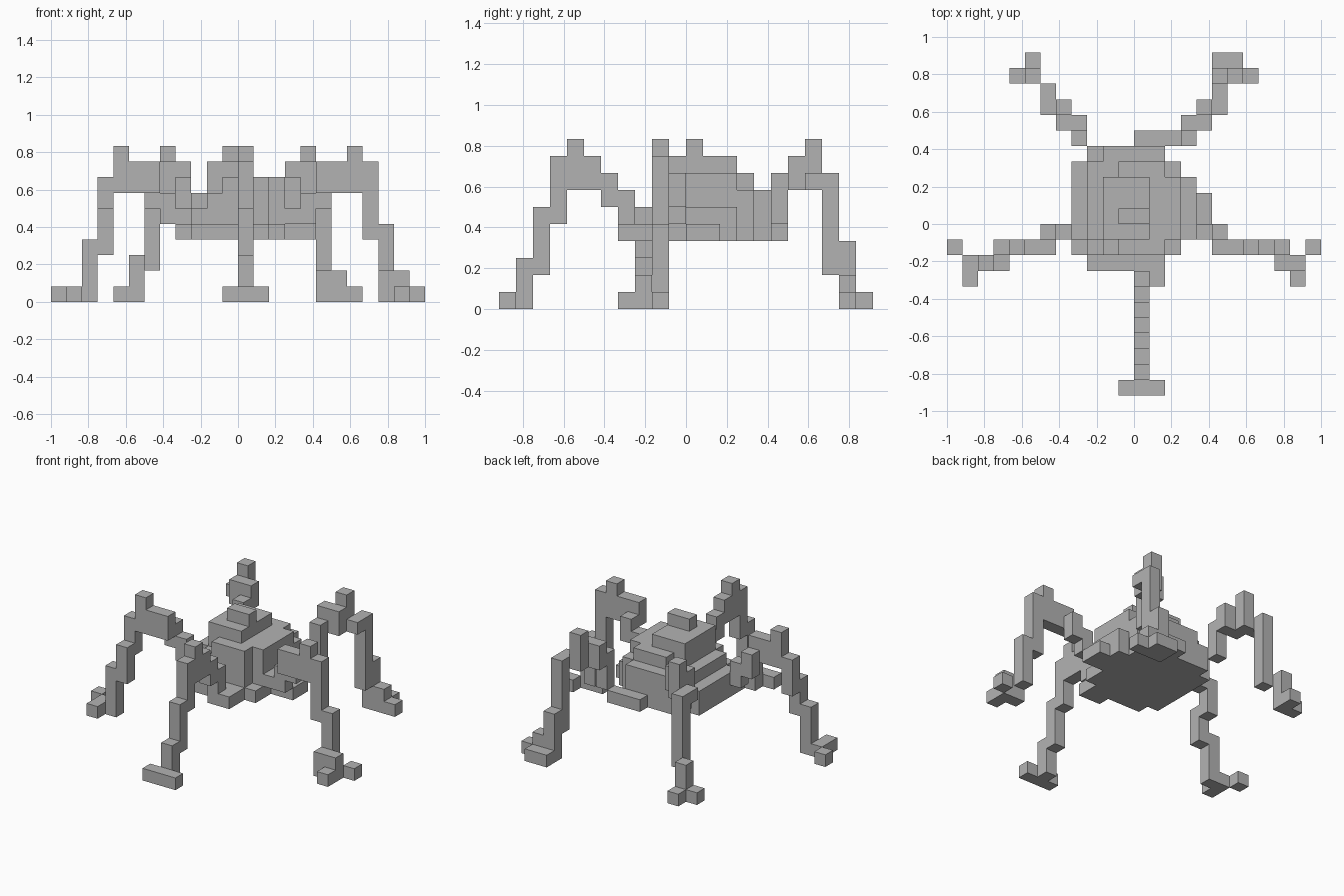
import bpy, bmesh
from mathutils import Vector

if "Cube" in bpy.data.objects:
    bpy.data.objects.remove(bpy.data.objects["Cube"])

U = 1 / 12                      # size of one block
ORIGIN = Vector((-23, -21, 1)) * U / 2

grey = bpy.data.materials.new("stone_grey")
grey.diffuse_color = (0.45, 0.45, 0.45, 1)
grey.use_nodes = True
grey.node_tree.nodes["Principled BSDF"].inputs["Base Color"].default_value = grey.diffuse_color


def column(x, y, low, high):
    return {(x, y, z) for z in range(low, high + 1)}


def layer(z, cx, cy, rx, ry):
    """One flat layer of blocks shaped as a square with clipped corners."""
    return {(x, y, z) for x in range(24) for y in range(22)
            if abs((x - cx) / rx) ** 4 + abs((y - cy) / ry) ** 4 <= 1}


def mirrored(cells):
    return {(23 - x, y, z) for x, y, z in cells}


def add_part(name, cells, occupied):
    """Skin the blocks with exposed faces only, merged into flat panels."""
    bm = bmesh.new()
    axes = [Vector(row) for row in ((1, 0, 0), (0, 1, 0), (0, 0, 1))]
    for cell in sorted(cells):
        for i in range(3):
            for sign in (1, -1):
                n, u, v = axes[i] * sign, axes[i - 2], axes[i - 1] * sign
                if tuple(int(c) for c in Vector(cell) + n) in occupied:
                    continue
                centre = Vector(cell) + n / 2
                corners = (-u - v, u - v, u + v, v - u)
                bm.faces.new([bm.verts.new(ORIGIN + U * (centre + c / 2)) for c in corners])
    bmesh.ops.remove_doubles(bm, verts=bm.verts, dist=0.001)
    bmesh.ops.dissolve_limit(bm, angle_limit=0.01, verts=bm.verts, edges=bm.edges)
    mesh = bpy.data.meshes.new(name)
    bm.to_mesh(mesh)
    bm.free()
    mesh.materials.append(grey)
    bpy.context.collection.objects.link(bpy.data.objects.new(name, mesh))


# Body: shrinking layers, a cap and a few ledges at the base
body = layer(4, 11, 11.5, 3.5, 4) | layer(5, 11, 12, 3.5, 3.5)
body |= layer(6, 11.5, 12, 3, 3.5) | layer(7, 12, 11.5, 2.5, 2.8)
body |= layer(8, 11, 11.5, 1.5, 2)
body |= {(x, 11, 9) for x in (11, 12)} | {(x, 7, 4) for x in (12, 13)}
body |= {(x, 16, 4) for x in (12, 13, 14)} | {(16, y, 4) for y in (11, 12)}
for y in (11, 12, 13):
    body |= column(15, y, 4, 5)

# Front leg: one column per step outward, then a crosswise foot
front_leg = {(x, 0, 0) for x in (11, 12, 13)}
spans = ((0, 2), (2, 5), (5, 8), (7, 9), (7, 8), (6, 7), (5, 6))
for y, (low, high) in enumerate(spans, 1):
    front_leg |= column(12, y, low, high)

# Side legs: shared upper half, different lower halves
thigh = column(7, 10, 5, 6) | column(6, 10, 6, 7) | column(6, 9, 7, 8)
thigh |= column(5, 9, 7, 8) | column(4, 9, 7, 9) | column(3, 9, 5, 7)
left_leg = thigh | column(3, 8, 3, 5) | column(2, 8, 0, 3)
left_leg |= {(1, 8, 0), (1, 7, 0), (0, 9, 0)}
right_leg = mirrored(thigh) | column(20, 9, 4, 8) | column(21, 9, 1, 4)
right_leg |= column(21, 8, 0, 1) | column(22, 8, 0, 1) | {(22, 7, 0), (23, 9, 0), (15, 10, 5)}

# Back legs: shared upper half, different feet
haunch = column(8, 16, 5, 7) | column(8, 17, 7, 8) | column(7, 17, 7, 8)
haunch |= column(7, 18, 7, 9) | column(6, 18, 7, 7) | column(6, 19, 2, 7)
back_left_leg = haunch | column(5, 20, 0, 2) | {(4, 20, 0), (5, 21, 0)}
back_right_leg = mirrored(haunch) | column(17, 20, 0, 3) | column(18, 20, 0, 1)
back_right_leg |= {(19, 20, 0), (17, 21, 0), (18, 21, 0)}

parts = dict(body=body, front_leg=front_leg, left_leg=left_leg, right_leg=right_leg,
             back_left_leg=back_left_leg, back_right_leg=back_right_leg)
everything = set().union(*parts.values())
for part_name, part_cells in parts.items():
    add_part(part_name, part_cells, everything)
